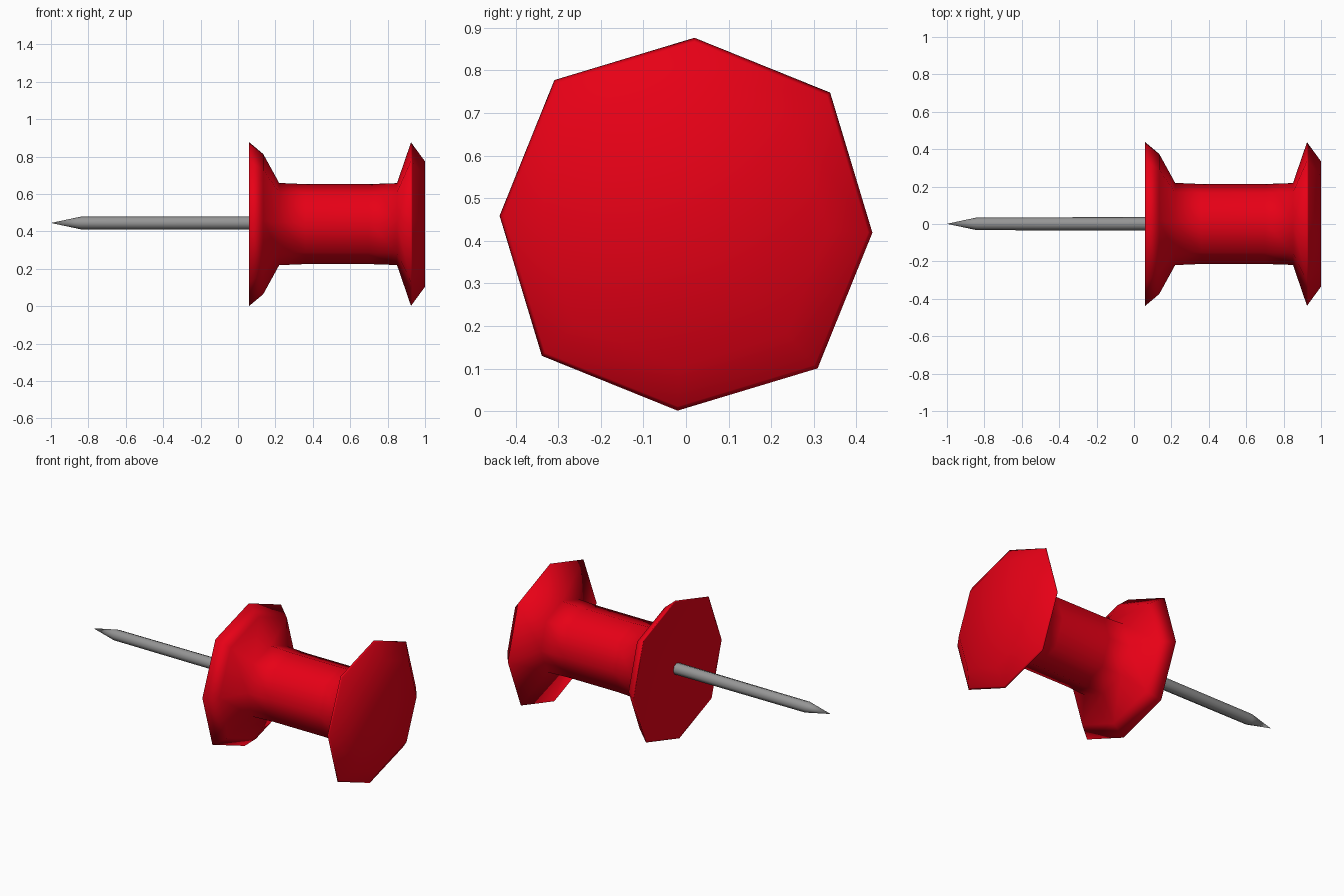
import bpy, bmesh
from math import cos, sin, pi, radians

if "Cube" in bpy.data.objects:
    bpy.data.objects.remove(bpy.data.objects["Cube"])

SIDES = 8


def lathe(name, profile, centre, turn, colour, diagonal=1.0, angle=60):
    """Spin (x, radius) points about the x axis; radius 0 makes a pole.
    Every second corner is pushed out by the diagonal factor."""
    bm = bmesh.new()
    rings = []
    for x, r in profile:
        ring = []
        for i in range(SIDES if r else 1):
            a = turn + 2 * pi * i / SIDES
            k = r * (diagonal if i % 2 else 1)
            ring.append(bm.verts.new((x, centre[0] + k * cos(a), centre[1] + k * sin(a))))
        rings.append(ring)
    for a, b in zip(rings, rings[1:]):
        for i in range(SIDES):
            j = (i + 1) % SIDES
            quad = [a[i % len(a)], a[j % len(a)], b[j % len(b)], b[i % len(b)]]
            bm.faces.new(list(dict.fromkeys(quad)))
    bmesh.ops.recalc_face_normals(bm, faces=bm.faces)
    mesh = bpy.data.meshes.new(name)
    bm.to_mesh(mesh)
    bm.free()
    ob = bpy.data.objects.new(name, mesh)
    bpy.context.collection.objects.link(ob)
    mat = bpy.data.materials.new(name + "_colour")
    mat.diffuse_color = colour
    mat.use_nodes = True
    mat.node_tree.nodes["Principled BSDF"].inputs["Base Color"].default_value = mat.diffuse_color
    mesh.materials.append(mat)
    bpy.ops.object.select_all(action='DESELECT')
    ob.select_set(True)
    bpy.context.view_layer.objects.active = ob
    bpy.ops.object.shade_smooth_by_angle(angle=radians(angle))
    return ob


# plastic grip: flat collar face, waisted neck, shallow domed cap with a thin lip
lathe("grip", [(0.062, 0), (0.062, 0.425), (0.06, 0.438),
               (0.135, 0.375), (0.22, 0.22), (0.36, 0.214), (0.70, 0.214),
               (0.85, 0.219), (0.925, 0.438), (0.932, 0.428), (1.0, 0.335), (1.0, 0)],
      (0, 0.439), radians(-2.6), (0.8, 0.0, 0.008, 1), 1.046, 180)

# steel needle
lathe("needle", [(-1.0, 0), (-0.84, 0.034), (0.07, 0.036), (0.07, 0)],
      (0.001, 0.445), radians(-2.6), (0.3, 0.3, 0.3, 1))
